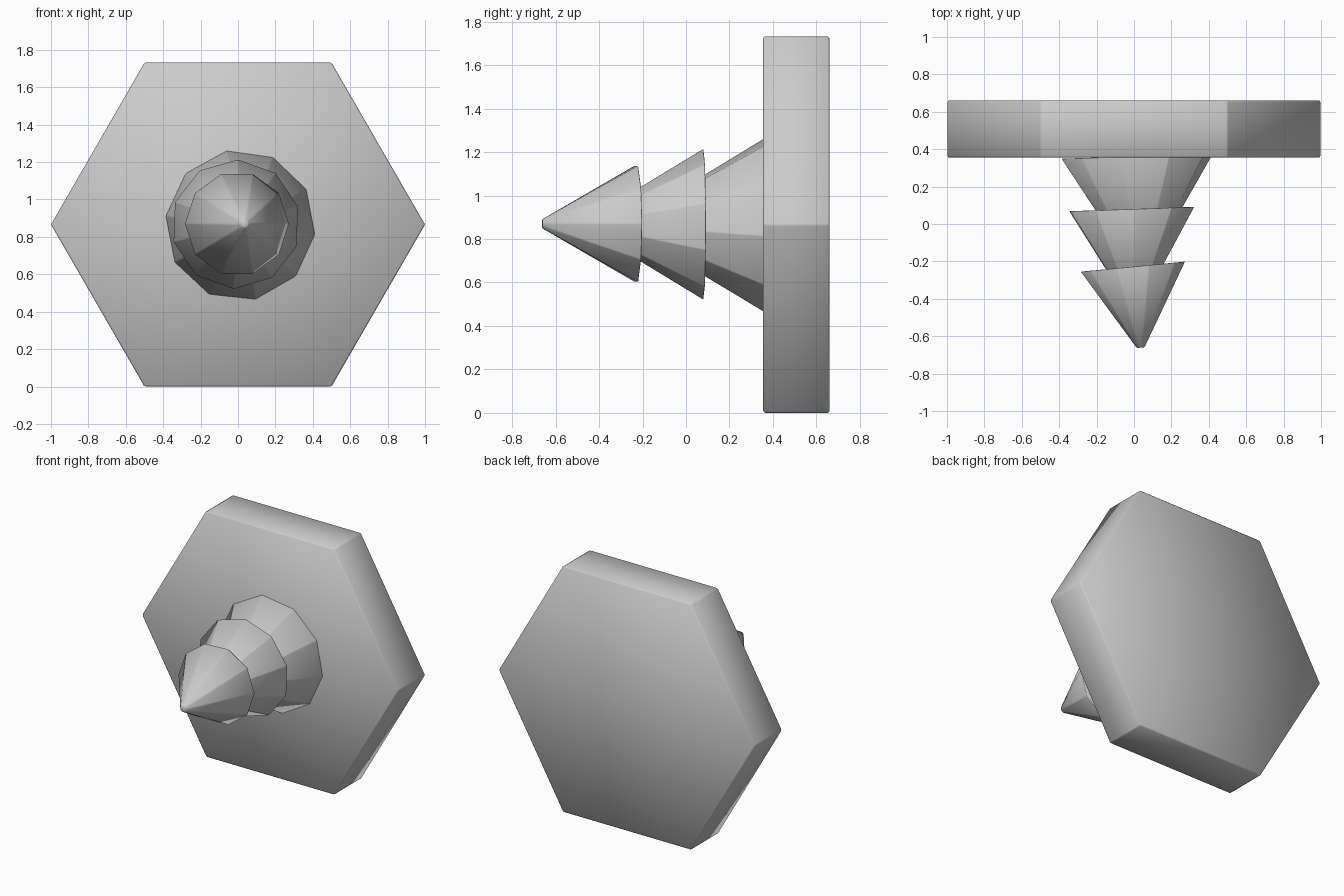
import bpy, bmesh
from math import sin, cos, radians
from mathutils import Matrix, Vector

if "Cube" in bpy.data.objects:
    bpy.data.objects.remove(bpy.data.objects["Cube"])


def frustum(name, sides, r_base, r_tip, length, phase, base, lean, bevel):
    """Faceted frustum pointing to -y, leaning towards +x, with fan caps."""
    bm = bmesh.new()
    rings, centres = [], []
    for r, h in ((r_base, 0), (r_tip, length)):
        rings.append([bm.verts.new((r * cos(a), -h, r * sin(a)))
                      for a in (radians(phase + 360 * i / sides) for i in range(sides))])
        centres.append(bm.verts.new((0, -h, 0)))
    for i in range(sides):
        j = (i + 1) % sides
        bm.faces.new((rings[0][i], rings[0][j], rings[1][j], rings[1][i]))
        for ring, centre in zip(rings, centres):
            bm.faces.new((ring[i], ring[j], centre))
    bmesh.ops.recalc_face_normals(bm, faces=bm.faces)
    # narrow bevel on the real edges only, not on the flat cap fans
    edges = [e for e in bm.edges if e.calc_face_angle(0) > 0.1]
    bmesh.ops.bevel(bm, geom=edges, offset=bevel, segments=1, profile=0.5,
                    affect='EDGES', clamp_overlap=True)
    bm.transform(Matrix.Translation(Vector(base)) @ Matrix.Rotation(radians(lean), 4, 'Z'))
    for f in bm.faces:
        f.smooth = True
    me = bpy.data.meshes.new(name)
    bm.to_mesh(me)
    bm.free()
    ob = bpy.data.objects.new(name, me)
    bpy.context.collection.objects.link(ob)
    return ob


# Hexagonal ground tile standing on edge
frustum("hex_tile", 6, 1.0, 1.0, 0.305, 0, (0, 0.66, 0.866), 0, 0.008)

# Three foliage tiers, widest against the tile
frustum("lower_tier", 10, 0.408, 0.02, 0.63, -7, (0.017, 0.362, 0.862), 1.8, 0.004)
frustum("middle_tier", 10, 0.348, 0.02, 0.54, 88, (-0.012, 0.080, 0.868), 2.0, 0.004)
frustum("top_tier", 10, 0.281, 0.022, 0.435, 0, (-0.006, -0.228, 0.870), 5.5, 0.004)
